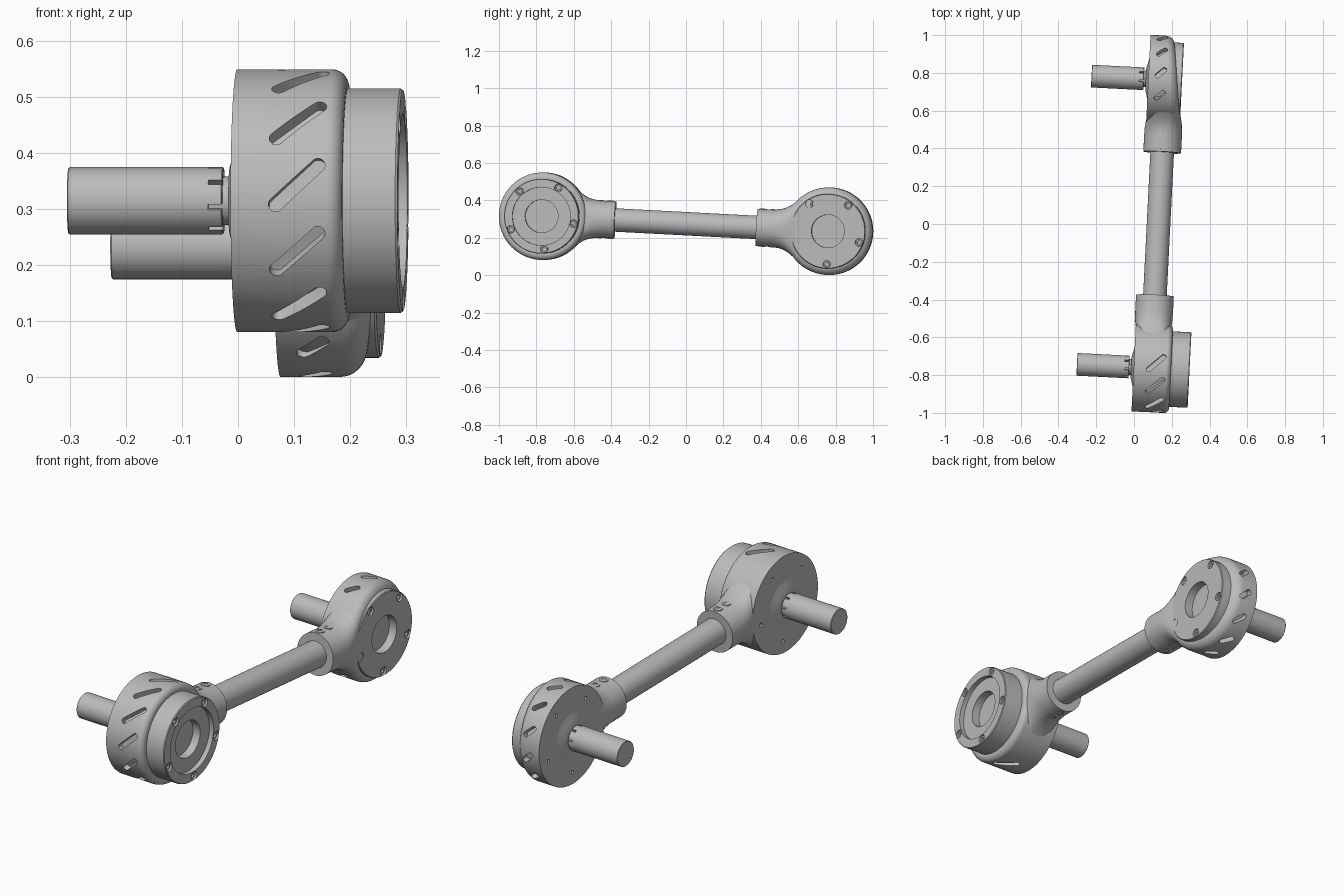
import bpy, bmesh
from math import radians, sin, cos, pi, copysign
from mathutils import Matrix, Vector

cube = bpy.data.objects.get("Cube")
if cube:
    bpy.data.objects.remove(cube)

grey = bpy.data.materials.new("machined_grey")
grey.use_nodes = True
grey.diffuse_color = (0.5, 0.5, 0.5, 1)
grey.node_tree.nodes["Principled BSDF"].inputs["Base Color"].default_value = (0.5, 0.5, 0.5, 1)

HUB_Y, HUB_R, TUBE_R = 0.765, 0.234, 0.0625
parts = []


def finish(name, bm, keep=True):
    bmesh.ops.remove_doubles(bm, verts=bm.verts, dist=1e-5)
    bmesh.ops.recalc_face_normals(bm, faces=bm.faces)
    mesh = bpy.data.meshes.new(name)
    bm.to_mesh(mesh)
    bm.free()
    ob = bpy.data.objects.new(name, mesh)
    bpy.context.collection.objects.link(ob)
    mesh.materials.append(grey)
    if keep:
        parts.append(ob)
    return ob


def lathe(bm, profile, matrix=Matrix(), segs=64):
    """Spin (x, radius) points around the x axis."""
    part = bmesh.new()
    vs = [part.verts.new((x, 0, r)) for x, r in profile]
    es = [part.edges.new(p) for p in zip(vs, vs[1:])]
    bmesh.ops.spin(part, geom=vs + es, cent=(0, 0, 0), axis=(1, 0, 0),
                   angle=2 * pi, steps=segs)
    bmesh.ops.remove_doubles(part, verts=part.verts, dist=1e-5)
    bmesh.ops.recalc_face_normals(part, faces=part.faces)
    part.transform(matrix)
    mesh = bpy.data.meshes.new("temp")
    part.to_mesh(mesh)
    part.free()
    bm.from_mesh(mesh)
    bpy.data.meshes.remove(mesh)


def rod(bm, x0, x1, r, matrix=Matrix(), segs=24):
    lathe(bm, [(x0, 0), (x0, r), (x1, r), (x1, 0)], matrix, segs)


def screw(bm, r, matrix):
    """Socket head screw whose top sits at x = 0."""
    lathe(bm, [(-r, 0), (-r, r), (0, r), (0, r * 0.55),
               (-r / 2, r * 0.55), (-r / 2, 0)], matrix, 20)


def capsule(bm, centre, along, normal, length, width, depth):
    """Round-ended slot cutter."""
    side = normal.cross(along)
    pts = []
    for i in range(16):
        a = 2 * pi * i / 16 + pi / 16
        shift = copysign((length - width) / 2, cos(a))
        p = centre + along * (shift + cos(a) * width / 2) + side * sin(a) * width / 2
        pts += [bm.verts.new(p + normal * d) for d in (-depth, 0.04)]
    res = bmesh.ops.convex_hull(bm, input=pts)
    return res


def cut(ob, bm):
    cutter = finish("cutter", bm, keep=False)
    cutter.hide_render = True
    mod = ob.modifiers.new("cut", "BOOLEAN")
    mod.operation, mod.solver, mod.object = "DIFFERENCE", "EXACT", cutter
    bpy.context.view_layer.objects.active = ob
    bpy.ops.object.modifier_apply(modifier=mod.name)
    bpy.data.objects.remove(cutter)


def make_hub(tag, s, right, fillet, slope, cap_start, cap, slots, slot_x, slot_len, screw_a):
    """One joint; s is the outward direction along y, cap the lid's profile."""
    place = Matrix.Translation((0, s * HUB_Y, 0))
    left, end = -0.093, cap[0][0]
    spots = [place @ Matrix.Translation((0, 0.177 * cos(a), 0.177 * sin(a)))
             for a in (radians(screw_a + 72 * i) for i in range(5))]

    # housing drum with a rounded, optionally slanted, outer rim
    bm = bmesh.new()
    arc = [(right - fillet + fillet * sin(a), HUB_R - fillet + fillet * cos(a))
           for a in (pi / 2 * i / 8 for i in range(9))]
    lathe(bm, [(left, 0), (left, HUB_R)] + arc + [(right, 0)], segs=96)
    for v in bm.verts:
        if v.co.x > 0:
            v.co.x += slope * s * v.co.y
    bm.transform(place)
    housing = finish(tag + "_housing", bm)

    # slanted vents, face holes and lid seat
    bm = bmesh.new()
    for deg in slots:
        a = radians(deg)
        n = Vector((0, s * cos(a), sin(a)))
        t = Vector((0, -s * sin(a), cos(a)))
        along = Vector((1, 0, 0)) * cos(radians(43)) - s * t * sin(radians(43))
        capsule(bm, place @ (n * HUB_R + Vector((slot_x, 0, 0))), along, n,
                slot_len, 0.026, 0.03)
    for m in spots:
        rod(bm, left - 0.02, left + 0.02, 0.009, m, 12)
    rod(bm, cap_start, right + 0.1, 0.199, place, 96)
    cut(housing, bm)

    # lid with counterbored screws
    bm = bmesh.new()
    lathe(bm, [(cap_start, 0), (cap_start, 0.2), (end - 0.004, 0.2), (end, 0.197)] + cap[1:],
          place, 96)
    lid = finish(tag + "_lid", bm)
    bm = bmesh.new()
    for m in spots:
        rod(bm, end - 0.022, end + 0.03, 0.0205, m)
    cut(lid, bm)
    bm = bmesh.new()
    for m in spots:
        screw(bm, 0.018, m @ Matrix.Translation((end - 0.008, 0, 0)))
    finish(tag + "_lid_screws", bm)

    # neck: sections blend from the drum into a round socket
    bm = bmesh.new()
    rings = []
    for d, h, w, p in ((.10, .2, .08, 5), (.14, .183, .08, 4.5), (.17, .158, .084, 4),
                       (.20, .133, .09, 3.3), (.23, .115, .096, 2.6), (.26, .105, .099, 2.2),
                       (.30, .1, .1, 2), (.385, .1, .1, 2)):
        ring = []
        for i in range(64):
            a = 2 * pi * i / 64
            x, z = (copysign(abs(f) ** (2 / p), f) for f in (cos(a), sin(a)))
            ring.append(bm.verts.new((w * x, s * (HUB_Y - d), h * z)))
        rings.append(ring)
    for r0, r1 in zip(rings, rings[1:]):
        for i in range(64):
            j = (i + 1) % 64
            bm.faces.new((r0[i], r0[j], r1[j], r1[i]))
    bm.faces.new(rings[0])
    bm.faces.new(rings[-1])
    finish(tag + "_neck", bm)

    # clamp screws above and below the neck
    bm = bmesh.new()
    for d in (0.295, 0.355):
        for up in (1, -1):
            screw(bm, 0.02, Matrix.Translation((0, s * (HUB_Y - d), up * 0.102))
                  @ Matrix.Rotation(-up * pi / 2, 4, "Y"))
    finish(tag + "_clamp_screws", bm)

    # bearing boss and shaft with a notched inner end
    bm = bmesh.new()
    lathe(bm, [(left + 0.01, 0), (left + 0.01, 0.11), (left, 0.11), (-0.1, 0.08),
               (-0.106, 0.06), (-0.107, 0.043), (-0.14, 0.043), (-0.14, 0)], place)
    finish(tag + "_bearing_boss", bm)
    bm = bmesh.new()
    lathe(bm, [(-0.394, 0), (-0.394, 0.058), (-0.392, 0.06), (-0.119, 0.06),
               (-0.117, 0.058), (-0.117, 0)], place)
    shaft = finish(tag + "_shaft", bm)
    bm = bmesh.new()
    for i in range(8):
        m = place @ Matrix.Rotation(i * pi / 4 + 0.25, 4, "X")
        bmesh.ops.create_cube(bm, size=1, matrix=m @ Matrix.Translation((-0.122, 0, 0.06))
                              @ Matrix.Diagonal((0.04, 0.01, 0.03, 1)))
    cut(shaft, bm)


make_hub("front", -1, 0.105, 0.028, 0, 0.06,
         [(0.203, 0.2), (0.203, 0.155), (0.18, 0.155), (0.18, 0.088), (0.14, 0.088), (0.14, 0)],
         range(-86, 95, 30), 0.025, 0.128, 62)
make_hub("back", 1, 0.06, 0.045, -0.115, 0.0,
         [(0.086, 0.2), (0.086, 0.088), (0.045, 0.088), (0.045, 0)],
         range(-126, 115, 30), -0.028, 0.072, 55)

# connecting tube
bm = bmesh.new()
rod(bm, -0.45, 0.45, TUBE_R, Matrix.Rotation(pi / 2, 4, "Z"), 64)
finish("connecting_tube", bm)

# lean the whole linkage and shade it
pose = (Matrix.Translation((0.13, 0, 0.275)) @ Matrix.Rotation(radians(-2.9), 4, "Z")
        @ Matrix.Rotation(radians(-3), 4, "X"))
bpy.ops.object.select_all(action="DESELECT")
for ob in parts:
    ob.data.transform(pose)
    ob.select_set(True)
bpy.context.view_layer.objects.active = parts[0]
bpy.ops.object.shade_smooth_by_angle(angle=radians(30))
